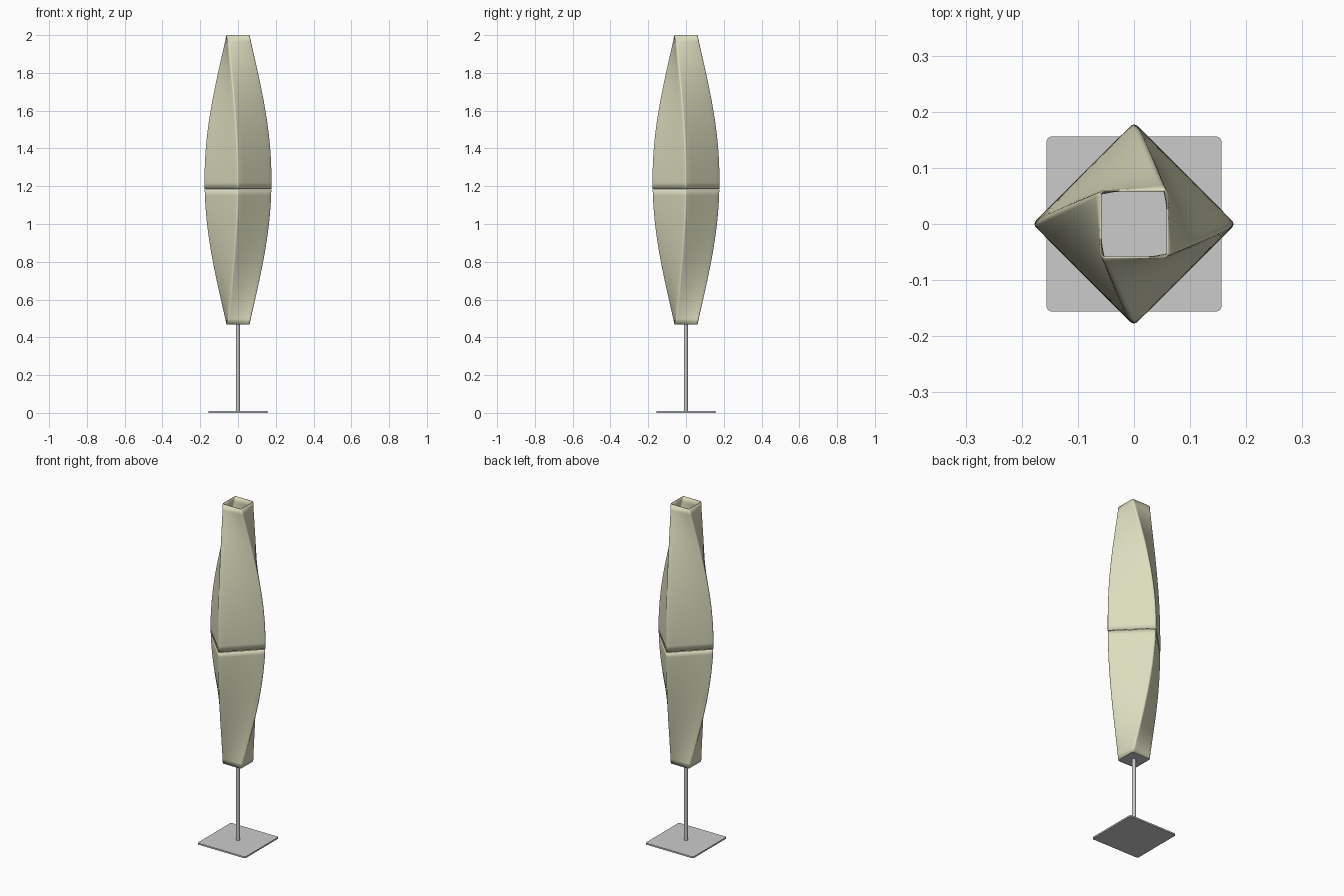
import bpy, bmesh, math
from mathutils import Vector, Matrix

if "Cube" in bpy.data.objects:
    bpy.data.objects.remove(bpy.data.objects["Cube"])

Z0, Z1, SEAM = 0.468, 2.0, 1.184
MID, HALF = (Z0 + Z1) / 2, (Z1 - Z0) / 2


def material(name, color):
    m = bpy.data.materials.new(name)
    m.diffuse_color = color
    m.use_nodes = True
    m.node_tree.nodes["Principled BSDF"].inputs["Base Color"].default_value = m.diffuse_color
    return m


def rounded_square(corner, r, z, sides=8, arc=5):
    """Closed loop of a square with filleted corners, given its first corner."""
    cs = [Matrix.Rotation(k * math.pi / 2, 2) @ Vector(corner) for k in range(4)]
    pts = []
    for k in range(4):
        c = cs[k]
        a, b = (cs[k - 1] - c).normalized(), (cs[(k + 1) % 4] - c).normalized()
        for i in range(arc + 1):
            t = math.pi / 2 * i / arc
            pts.append(c + r * (a + b) - r * (b * math.cos(t) + a * math.sin(t)))
        start, end = c + b * r, cs[(k + 1) % 4] - b * r
        pts += [start.lerp(end, i / sides) for i in range(1, sides)]
    return [(p.x, p.y, z) for p in pts]


def loft(name, loops, cap=False, mat=None):
    bm = bmesh.new()
    rings = [[bm.verts.new(p) for p in loop] for loop in loops]
    n = len(rings[0])
    for lo, hi in zip(rings, rings[1:]):
        for i in range(n):
            j = (i + 1) % n
            bm.faces.new((lo[i], lo[j], hi[j], hi[i]))
    if cap:
        bm.faces.new(rings[0][::-1])
        bm.faces.new(rings[-1])
    me = bpy.data.meshes.new(name)
    bm.to_mesh(me)
    bm.free()
    ob = bpy.data.objects.new(name, me)
    bpy.context.collection.objects.link(ob)
    if mat:
        me.materials.append(mat)
    bpy.ops.object.select_all(action='DESELECT')
    ob.select_set(True)
    bpy.context.view_layer.objects.active = ob
    bpy.ops.object.shade_smooth_by_angle(angle=math.radians(35))
    return ob


def shade_loop(z):
    # corner swings 45 degrees out to the belly and back again
    t = abs(z - MID) / HALF
    x = 0.061 + 0.12 * math.cos(math.pi / 2 * t)
    y = -0.061 * t ** 1.7
    return rounded_square((x, y), 0.009, z)


# Shade, in two halves with a fine seam
cream = material("cream_shade", (0.72, 0.72, 0.52, 1))
for name, a, b in (("lower_shade", Z0, SEAM - 0.0015), ("upper_shade", SEAM + 0.0015, Z1)):
    shade = loft(name, [shade_loop(a + (b - a) * i / 24) for i in range(25)], mat=cream)
    solid = shade.modifiers.new("thickness", 'SOLIDIFY')
    solid.thickness = 0.003
    solid.offset = -1

# Plate closing the bottom of the shade
loft("shade_bottom_plate", [rounded_square((0.059, -0.059), 0.008, z)
                            for z in (Z0 + 0.001, Z0 + 0.006)], cap=True)

# Square foot
loft("base_plate", [rounded_square((0.156, -0.156), 0.01, z) for z in (0, 0.009)], cap=True)

# Pole
bpy.ops.mesh.primitive_cylinder_add(vertices=24, radius=0.01, depth=Z0 - 0.006,
                                    location=(0, 0, (Z0 + 0.008) / 2))
bpy.context.object.name = "pole"
bpy.ops.object.shade_smooth_by_angle(angle=math.radians(35))
